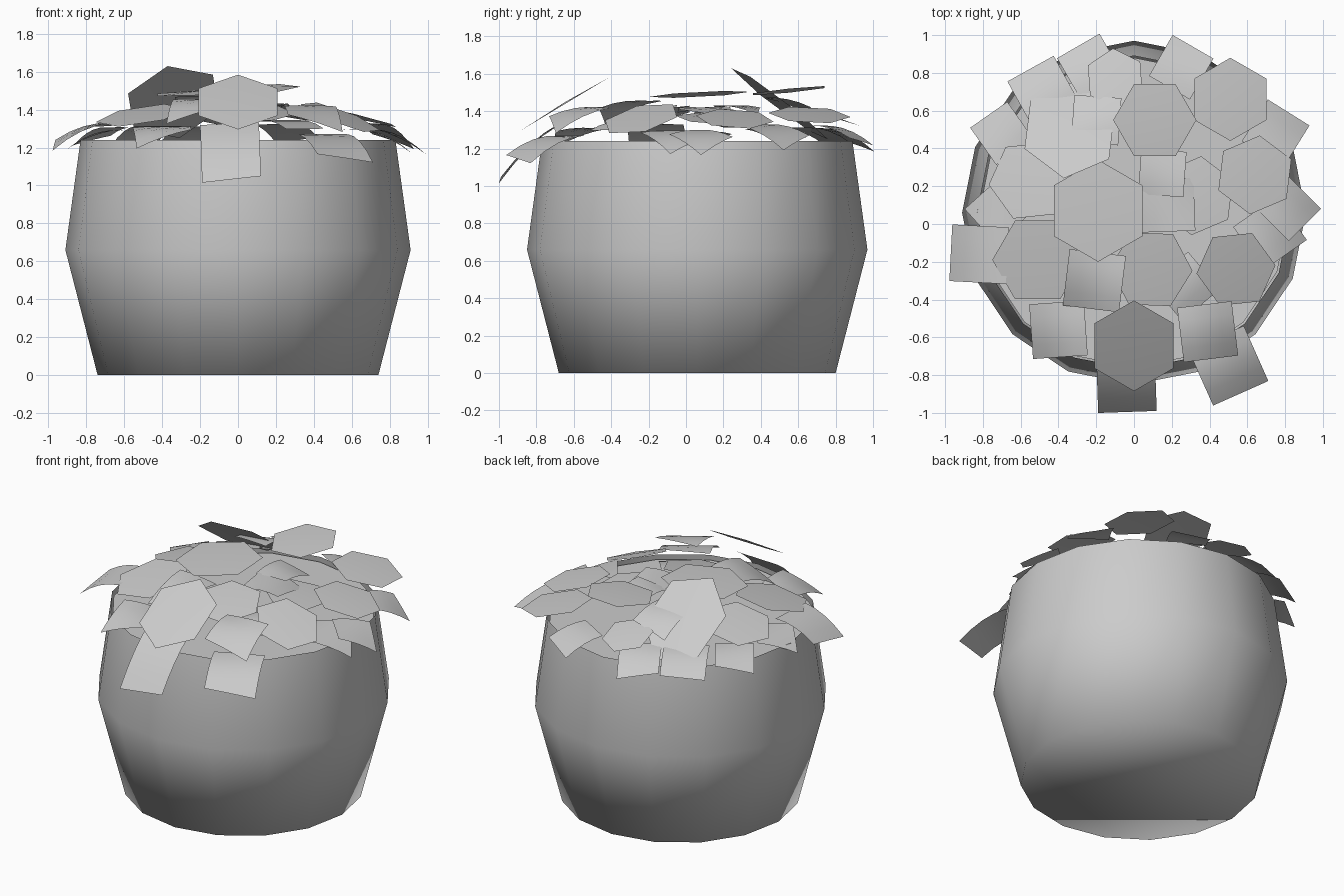
import bpy
import bmesh
from math import sin, cos, radians, pi
from mathutils import Matrix, Vector

cube = bpy.data.objects.get("Cube")
if cube:
    bpy.data.objects.remove(cube, do_unlink=True)

# Single plain clay colour
GREY = (0.6, 0.6, 0.6, 1)
clay = bpy.data.materials.new("plain_grey")
clay.use_nodes = True
clay.diffuse_color = GREY
clay.node_tree.nodes["Principled BSDF"].inputs["Base Color"].default_value = GREY


def finish(bm, name):
    """Turn a bmesh into a smooth shaded object."""
    for face in bm.faces:
        face.smooth = True
    mesh = bpy.data.meshes.new(name)
    bm.to_mesh(mesh)
    bm.free()
    mesh.materials.append(clay)
    obj = bpy.data.objects.new(name, mesh)
    bpy.context.collection.objects.link(obj)


def pot(profile, centre_y, sides=16):
    """Spin (radius, height) pairs into an open walled pot with a floor."""
    bm = bmesh.new()
    rings = []
    for radius, height in profile:
        ring = []
        for i in range(sides):
            a = 2 * pi * i / sides
            ring.append(bm.verts.new((radius * cos(a), centre_y + radius * sin(a), height)))
        rings.append(ring)
    for low, high in zip(rings, rings[1:]):
        for i in range(sides):
            j = (i + 1) % sides
            bm.faces.new((low[i], low[j], high[j], high[i]))
    bm.faces.new(list(reversed(rings[0])))
    finish(bm, "pot")


def soil(radius, height, centre_y, sides=16):
    """Flat disc just below the rim."""
    bm = bmesh.new()
    bmesh.ops.create_circle(bm, cap_ends=True, segments=sides, radius=radius,
                            matrix=Matrix.Translation((0, centre_y, height)))
    finish(bm, "soil")


def flower(number, x, y, z, radius, angle, slope_x, slope_y):
    """Six sided bloom with a slightly raised middle, on a sloping plane."""
    bm = bmesh.new()
    bmesh.ops.create_circle(bm, cap_ends=True, cap_tris=True, segments=6, radius=radius,
                            matrix=Matrix.Rotation(radians(angle), 4, "Z"))
    for v in bm.verts:
        dome = 0.01 if v.co.length < radius / 2 else 0
        px, py = v.co.xy
        v.co = (x + px, y + py, z + dome + slope_x * px + slope_y * py)
    finish(bm, f"flower_{number}")


def leaf(number, x, y, z, size, angle, tilt, bend=1.3):
    """Square leaf that slopes and curls down away from the middle."""
    bm = bmesh.new()
    bmesh.ops.create_grid(bm, x_segments=4, y_segments=4, size=size / 2,
                          matrix=Matrix.Rotation(radians(angle), 4, "Z"))
    outward = Vector((x, y)).normalized()
    for v in bm.verts:
        px, py = v.co.xy
        d = outward.dot((px, py))
        v.co = (x + px, y + py, z - tilt * d - bend * d * d)
    finish(bm, f"leaf_{number}")


pot([(0.74, 0), (0.91, 0.66), (0.83, 1.24)], 0.06)
soil(0.82, 1.21, 0.06)

# Blooms: x, y, height, radius, turn, rise along x, rise along y
flowers = [
    (-0.19, 0.07, 1.49, 0.27, 0, 0.05, 0.05),
    (0.11, 0.55, 1.51, 0.22, 30, 0.05, 0.1),
    (0.51, 0.66, 1.38, 0.22, 0, -0.2, -0.05),
    (-0.34, 0.5, 1.44, 0.26, -7, 0.13, -0.75),
    (0.64, 0.26, 1.36, 0.21, -7, -0.25, -0.05),
    (0.54, -0.24, 1.36, 0.21, -24, -0.35, 0.2),
    (0, -0.645, 1.44, 0.24, 0, 0, 0.6),
    (-0.51, -0.19, 1.37, 0.24, 30, 0.15, 0.2),
    (-0.55, 0.23, 1.36, 0.22, -24, 0.23, -0.1),
    (0.09, -0.24, 1.39, 0.22, 28, -0.05, 0.2),
    (-0.1, 0.77, 1.37, 0.16, 4, 0, -0.3),
    (0.33, 0.15, 1.36, 0.21, -7, -0.14, -0.06),
]
for i, row in enumerate(flowers):
    flower(i + 1, *row)

# Leaves: x, y, height, width, turn, outward slope
leaves = [
    (-0.82, -0.16, 1.3, 0.3, -3, 0.4),
    (-0.04, -0.84, 1.21, 0.31, 2, 0.95),
    (0.5, -0.75, 1.24, 0.32, 24, 0.4),
    (0.39, -0.57, 1.4, 0.29, 7, 0.35),
    (-0.4, -0.56, 1.3, 0.29, 4, 0.25),
    (-0.21, -0.3, 1.44, 0.3, -7, 0.3),
    (0.82, 0.08, 1.27, 0.24, 45, 0.4),
    (0.75, 0.48, 1.3, 0.26, -32, 0.4),
    (0.25, 0.83, 1.3, 0.25, -30, 0.35),
    (-0.23, 0.83, 1.28, 0.26, 30, 0.4),
    (-0.48, 0.7, 1.29, 0.28, 29, 0.35),
    (-0.7, 0.48, 1.29, 0.24, 35, 0.3),
    (-0.72, 0.07, 1.28, 0.25, 42, 0.25),
    (-0.2, 0.55, 1.45, 0.25, -4, 0.35),
    (0.15, 0.27, 1.43, 0.24, -4, 0.1),
    (0.18, 0.1, 1.42, 0.28, 2, 0.1),
    (0.72, -0.05, 1.28, 0.28, 35, 0.3),
    (0.27, -0.33, 1.34, 0.26, 40, 0.15),
]
for i, row in enumerate(leaves):
    leaf(i + 1, *row)
